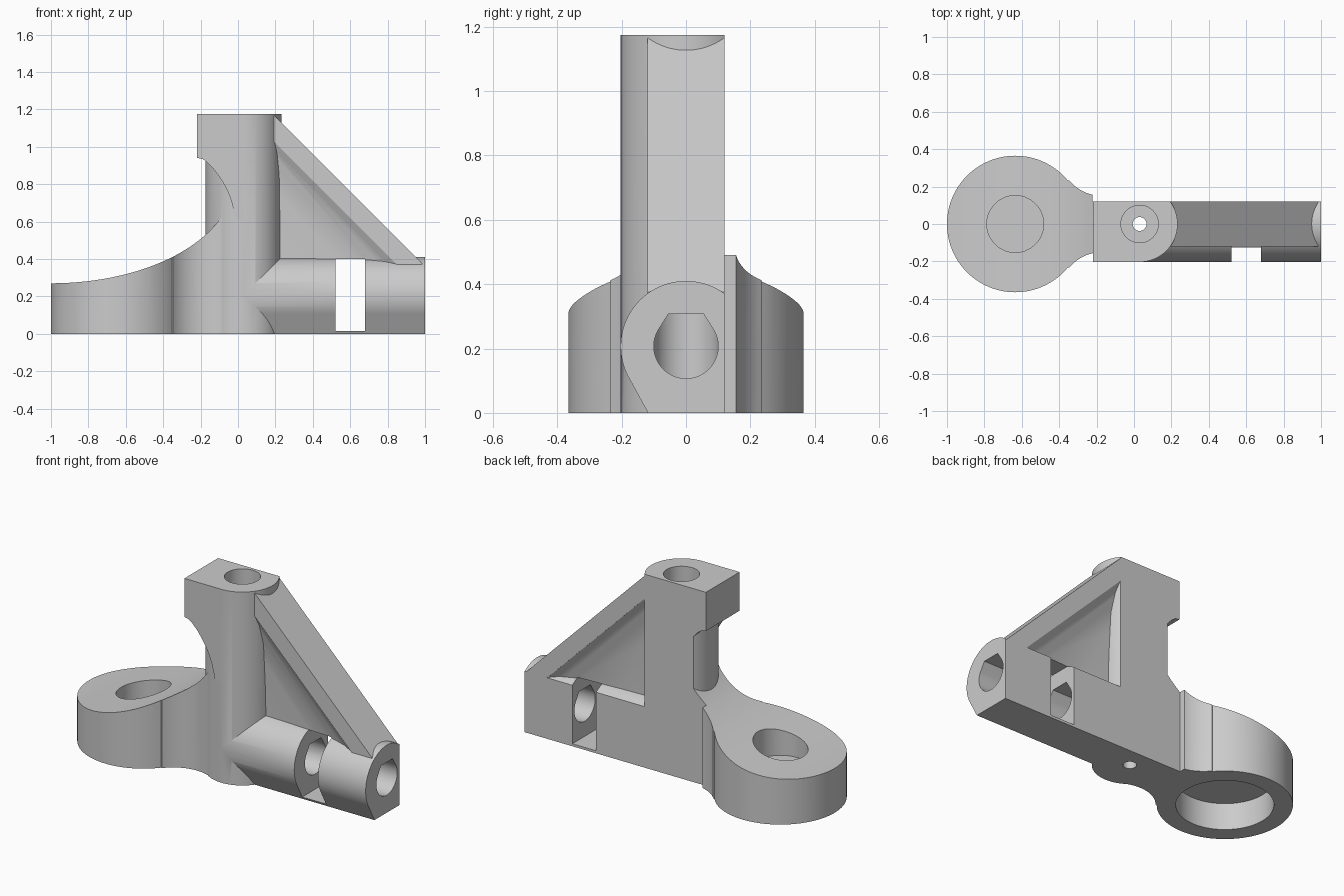
import bpy, bmesh
from math import sin, cos, radians, sqrt

if "Cube" in bpy.data.objects:
    bpy.data.objects.remove(bpy.data.objects["Cube"], do_unlink=True)

grey = bpy.data.materials.new("plain grey")
grey.use_nodes = True
grey.diffuse_color = (0.6, 0.6, 0.6, 1)
for node in grey.node_tree.nodes:
    if node.type == 'BSDF_PRINCIPLED':
        node.inputs["Base Color"].default_value = grey.diffuse_color

PLACE = {'x': lambda u, v, w: (w, u, v),
         'y': lambda u, v, w: (u, w, v),
         'z': lambda u, v, w: (u, v, w)}


def loft(name, rings):
    """Closed solid through rings of equal point count."""
    bm = bmesh.new()
    rows = [[bm.verts.new(p) for p in ring] for ring in rings]
    n = len(rows[0])
    bm.faces.new(rows[0])
    bm.faces.new(rows[-1])
    for a, b in zip(rows, rows[1:]):
        for i in range(n):
            j = (i + 1) % n
            bm.faces.new((a[i], a[j], b[j], b[i]))
    bmesh.ops.recalc_face_normals(bm, faces=bm.faces)
    mesh = bpy.data.meshes.new(name)
    bm.to_mesh(mesh)
    bm.free()
    obj = bpy.data.objects.new(name, mesh)
    bpy.context.collection.objects.link(obj)
    mesh.materials.append(grey)
    return obj


def prism(name, pts, axis, lo, hi):
    return loft(name, [[PLACE[axis](u, v, w) for u, v in pts] for w in (lo, hi)])


def arc(cu, cv, r, start, end, steps):
    angles = [radians(start + (end - start) * i / steps) for i in range(steps + 1)]
    return [(cu + r * cos(a), cv + r * sin(a)) for a in angles]


def circle(cu, cv, r, steps=64):
    return arc(cu, cv, r, 0, 360, steps)[:-1]


def rect(u0, v0, u1, v1):
    return [(u0, v0), (u1, v0), (u1, v1), (u0, v1)]


def combine(target, tool, operation):
    mod = target.modifiers.new("combine", 'BOOLEAN')
    mod.operation = operation
    mod.solver = 'EXACT'
    mod.object = tool
    bpy.context.view_layer.objects.active = target
    bpy.ops.object.modifier_apply(modifier=mod.name)
    bpy.data.objects.remove(tool, do_unlink=True)


CX, R = 0.03, 0.203        # column centre and radius
AZ = 0.207                 # arm axis height
TOP = 1.175
BX, BR = -0.635, 0.365     # round base

# Upright column
body = prism("bracket_body", circle(CX, 0, R, 96), 'z', 0, TOP)

# Square head on the column, hollowed underneath
head = [(-0.218, TOP), (0.03, TOP), (0.03, 0.6), (-0.02, 0.62), (-0.02, 0.65),
        (-0.034, 0.705), (-0.052, 0.755), (-0.075, 0.8), (-0.1, 0.84),
        (-0.13, 0.88), (-0.165, 0.917), (-0.19, 0.935), (-0.218, 0.94)]
combine(body, prism("head", head, 'y', -R, 0.14), 'UNION')

# Round base with filleted neck, topped by a sweeping curve
neck = arc(-0.17, -0.378, 0.228, 141, 62, 16)
plan = arc(BX, 0, BR, 39.5, 320.5, 72) + neck + [(0, -0.1), (0, 0.1)]
plan += [(x, -y) for x, y in reversed(neck)]
base = prism("base", plan, 'z', 0, 0.9)
sweep = []
for i in range(41):
    t = -0.1 + 1.05 * i / 40
    sweep.append((t - 1, 0.83 - 0.56 * sqrt(1 - (t / 0.98) ** 2)))
sweep += [(0.1, 0.69), (0.1, -0.1), (-1.1, -0.1)]
combine(base, prism("sweep", sweep, 'y', -0.6, 0.6), 'INTERSECT')
combine(body, base, 'UNION')

# Horizontal arm
section = [(-0.118, 0), (0.16, 0), (0.16, AZ)] + arc(0, AZ, R, 20, 210, 60)
combine(body, prism("arm", section, 'x', 0.035, 1), 'UNION')

# Diagonal brace
brace = [(0.1, TOP), (0.185, TOP), (0.985, 0.375), (0.985, 0.3), (0.92, 0.3), (0.1, 1.12)]
combine(body, prism("brace", brace, 'y', -0.12, 0.14), 'UNION')

# Web under the brace, thickening toward it
rings = []
for c, h in ((1.24, 0.118), (1.22, 0.118), (1.17, 0.095), (1.06, 0.07), (0.8, 0.058), (0.45, 0.05)):
    ends = ((0.1, c - 0.1), (c - 0.3, 0.3))
    rings.append([(ends[0][0], -h, ends[0][1]), (ends[1][0], -h, ends[1][1]),
                  (ends[1][0], h, ends[1][1]), (ends[0][0], h, ends[0][1])])
combine(body, loft("web", rings), 'UNION')

# Flat back, bores, nut slot
teardrop = arc(0, AZ, 0.1, 150, 390, 48) + [(0.055, 0.307), (-0.055, 0.307)]
cutters = [
    prism("back_cut", rect(-0.221, 0.12, 1.2, 0.6), 'z', -0.2, 1.4),
    prism("column_bore", circle(CX, 0, 0.1), 'z', 0.1, 1.4),
    prism("pilot_hole", circle(CX, 0, 0.037, 32), 'z', -0.2, 0.2),
    prism("arm_bore", teardrop, 'x', CX, 1.2),
    prism("nut_slot", rect(0.52, 0.015, 0.68, 0.4), 'y', -0.4, 0.4),
    prism("base_recess", circle(BX, 0, 0.152), 'z', 0.18, 0.8),
    prism("base_bearing_seat", circle(BX, 0, 0.263, 80), 'z', -0.2, 0.16),
]
for cutter in cutters:
    combine(body, cutter, 'DIFFERENCE')

# Smooth curved walls, keep crisp edges
bpy.ops.object.select_all(action='DESELECT')
body.select_set(True)
bpy.context.view_layer.objects.active = body
bpy.ops.object.shade_smooth_by_angle(angle=radians(25))
